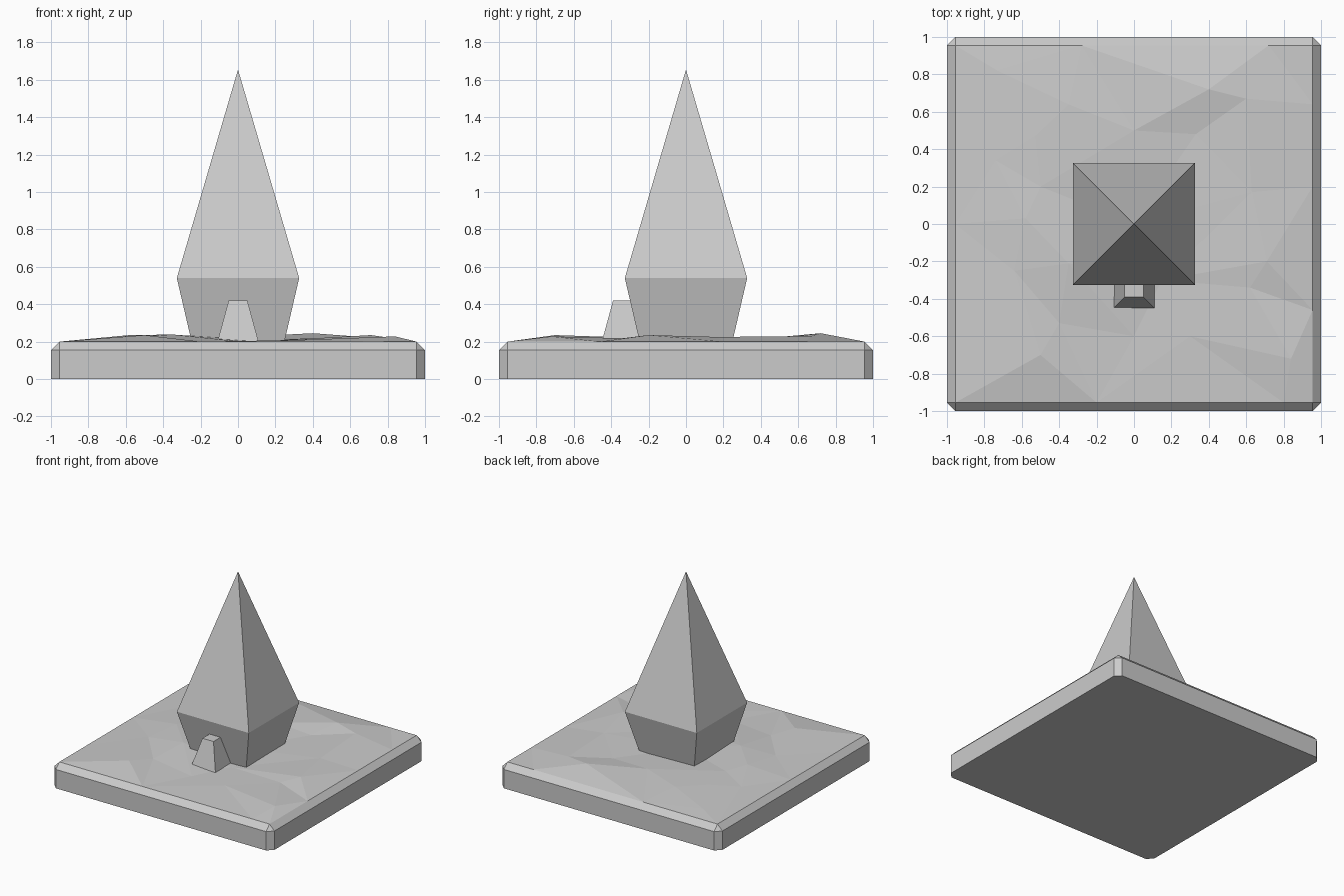
import bpy, bmesh
from mathutils import Vector
from mathutils.geometry import delaunay_2d_cdt

if "Cube" in bpy.data.objects:
    bpy.data.objects.remove(bpy.data.objects["Cube"])

grey = bpy.data.materials.new("stone grey")
grey.diffuse_color = (0.6, 0.6, 0.6, 1)
grey.use_nodes = True
grey.node_tree.nodes["Principled BSDF"].inputs["Base Color"].default_value = grey.diffuse_color


def add_object(name, bm):
    bmesh.ops.recalc_face_normals(bm, faces=bm.faces)
    mesh = bpy.data.meshes.new(name)
    bm.to_mesh(mesh)
    bm.free()
    mesh.materials.append(grey)
    ob = bpy.data.objects.new(name, mesh)
    bpy.context.collection.objects.link(ob)
    return ob


def loft(name, rings):
    """Skin stacked rings of four corners; a one-point ring makes a tip."""
    bm = bmesh.new()
    loops = [[bm.verts.new(p) for p in r] for r in rings]
    bm.faces.new(loops[0])
    for a, b in zip(loops, loops[1:]):
        for i in range(4):
            j = (i + 1) % 4
            bm.faces.new((a[i], a[j], b[0]) if len(b) == 1 else (a[i], a[j], b[j], b[i]))
    if len(loops[-1]) == 4:
        bm.faces.new(loops[-1])
    return add_object(name, bm)


def rect(x, y0, y1, z):
    return [(-x, y0, z), (x, y0, z), (x, y1, z), (-x, y1, z)]


# Base slab: box with bevelled upright and top edges
bm = bmesh.new()
bmesh.ops.create_cube(bm, size=1)
for v in bm.verts:
    v.co = (v.co.x * 2, v.co.y * 2, (v.co.z + 0.5) * 0.2)
edges = [e for e in bm.edges if max(v.co.z for v in e.verts) > 0.1]
bmesh.ops.bevel(bm, geom=edges, offset=0.045, offset_type='OFFSET',
                segments=1, affect='EDGES')
add_object("base_slab", bm)

# Uneven ground: triangulated bumps pinned to the slab's top border
bumps = [(-.35, .64, .225), (0, .5, .225), (.4, .72, .245), (.6, .67, .23),
         (.33, .48, .215), (.63, .17, .225), (-.74, .34, .215), (-.58, .03, .235),
         (-.35, -.21, .238), (-.64, -.25, .22), (-.4, -.53, .212), (-.5, -.7, .235),
         (.71, -.2, .235), (.62, -.34, .218), (-.5, .2, .225), (.3, -.6, .208),
         (.84, -.72, .228), (0, -.6, .202), (0, 0, .205), (-.73, .82, .212),
         (-.53, .47, .225), (.15, -.3, .203)]
E = 0.955
rim = [(-E, -E), (E, -E), (E, E), (-E, E), (-E, 0), (E, .2), (-.28, E),
       (.72, E), (-E, -.6), (E, -.46), (-.2, -E), (.8, -E), (E, .64)]
pts = bumps + [(x, y, 0.2) for x, y in rim]
height = {(round(x, 3), round(y, 3)): z for x, y, z in pts}
verts, _, faces, *_ = delaunay_2d_cdt([Vector(p[:2]) for p in pts], [], [], 0, 1e-5)
bm = bmesh.new()
vs = [bm.verts.new((v.x, v.y, height[(round(v.x, 3), round(v.y, 3))])) for v in verts]
for f in faces:
    face = bm.faces.new([vs[i] for i in f])
    face.normal_update()
    if face.normal.z < 0:
        face.normal_flip()
add_object("uneven_ground", bm)

# Flared tower body with its tall pyramid roof
loft("tower_body", [rect(.247, -.247, .247, .195), rect(.327, -.327, .327, .54)])
loft("pyramid_roof", [rect(.327, -.327, .327, .54), [(0, 0, 1.655)]])

# Sloped entrance porch
loft("entrance_porch", [rect(.11, -.45, -.2, .2), rect(.05, -.39, -.25, .42)])
